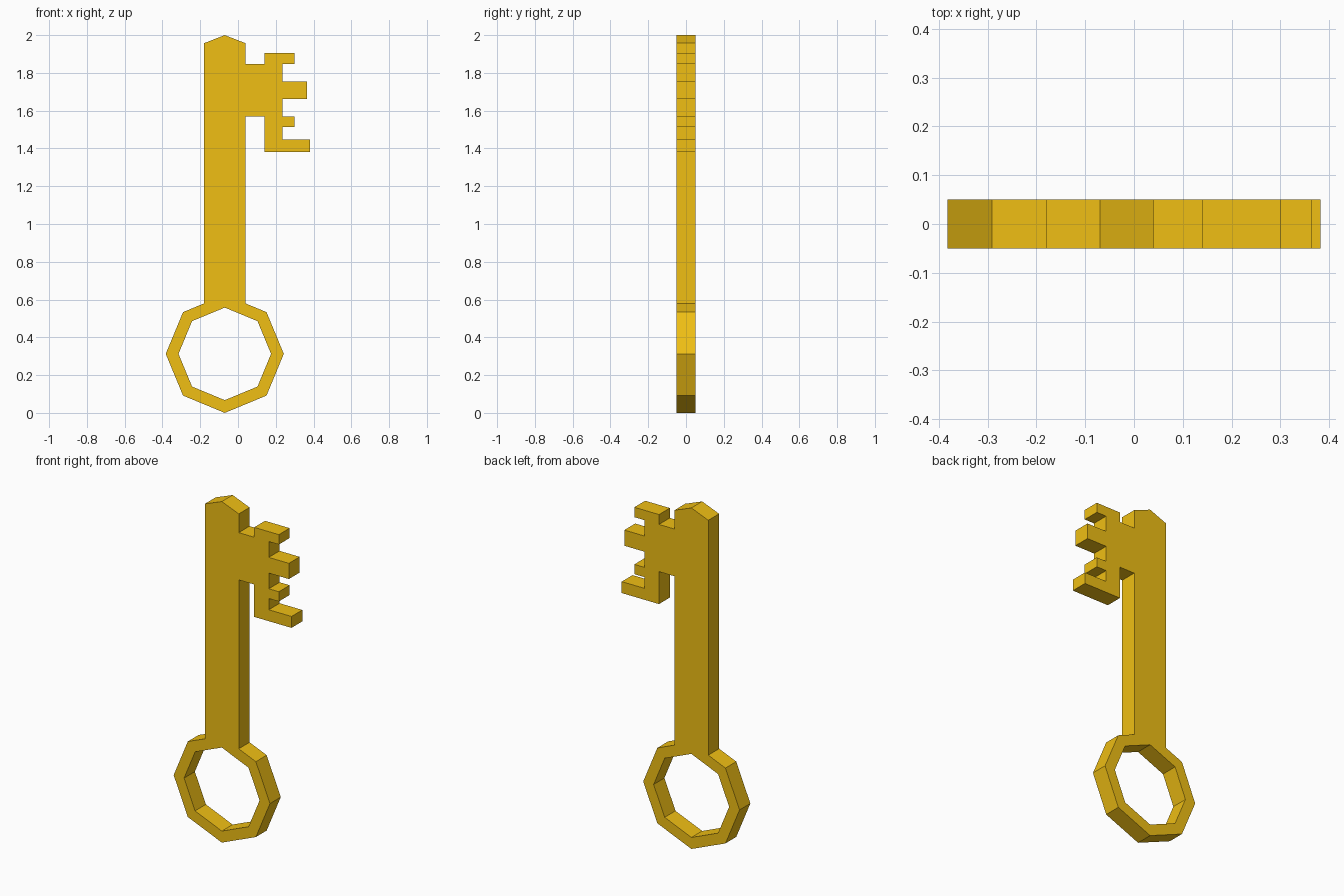
import bpy, bmesh, math

if "Cube" in bpy.data.objects:
    bpy.data.objects.remove(bpy.data.objects["Cube"])

HALF = 0.05                    # half thickness of the key
CX, CZ = -0.07, 0.3125         # centre of the bow
R_OUT, R_IN, SIDES = 0.3125, 0.245, 8

gold = bpy.data.materials.new("gold")
gold.diffuse_color = (0.87, 0.52, 0.007, 1)
gold.use_nodes = True
gold.node_tree.nodes["Principled BSDF"].inputs["Base Color"].default_value = gold.diffuse_color


def plate(name, polygons):
    """Extrude flat x-z polygons into a plate centred on y = 0."""
    bm = bmesh.new()
    for poly in polygons:
        bm.faces.new([bm.verts.new((x, -HALF, z)) for x, z in poly])
    bmesh.ops.remove_doubles(bm, verts=bm.verts, dist=1e-5)
    ext = bmesh.ops.extrude_face_region(bm, geom=bm.faces[:], use_keep_orig=True)
    moved = [g for g in ext["geom"] if isinstance(g, bmesh.types.BMVert)]
    bmesh.ops.translate(bm, verts=moved, vec=(0, 2 * HALF, 0))
    bmesh.ops.recalc_face_normals(bm, faces=bm.faces)
    mesh = bpy.data.meshes.new(name)
    bm.to_mesh(mesh)
    bm.free()
    mesh.materials.append(gold)
    obj = bpy.data.objects.new(name, mesh)
    bpy.context.collection.objects.link(obj)
    return obj


def ring_point(radius, i):
    a = math.tau * (i % SIDES) / SIDES
    return CX + radius * math.sin(a), CZ + radius * math.cos(a)


# Octagonal bow with a point at the top
plate("bow", [[ring_point(R_OUT, i), ring_point(R_OUT, i + 1),
               ring_point(R_IN, i + 1), ring_point(R_IN, i)]
              for i in range(SIDES)])

# Shaft with a pointed tip, its foot fitted to the bow
w = 0.11
foot = CZ + R_OUT - w * math.tan(math.pi / SIDES)
plate("shaft", [[(CX - w, foot), (CX, CZ + R_OUT), (CX + w, foot),
                 (CX + w, 1.957), (CX, 2.0), (CX - w, 1.957)]])

# Bit: stepped web, then four teeth given as (top, bottom, reach)
x0, x1, x2 = CX + w, 0.14, 0.235
teeth = [(1.905, 1.847, 0.30), (1.754, 1.662, 0.365),
         (1.57, 1.513, 0.30), (1.447, 1.38, 0.382)]
outline = [(x0, 1.57), (x0, 1.847), (x1, 1.847), (x1, 1.905)]
for i, (top, bottom, reach) in enumerate(teeth):
    if i > 0:
        outline.append((x2, top))
    outline += [(reach, top), (reach, bottom)]
    if i < len(teeth) - 1:
        outline.append((x2, bottom))
outline += [(x1, 1.38), (x1, 1.57)]
plate("bit", [outline])
